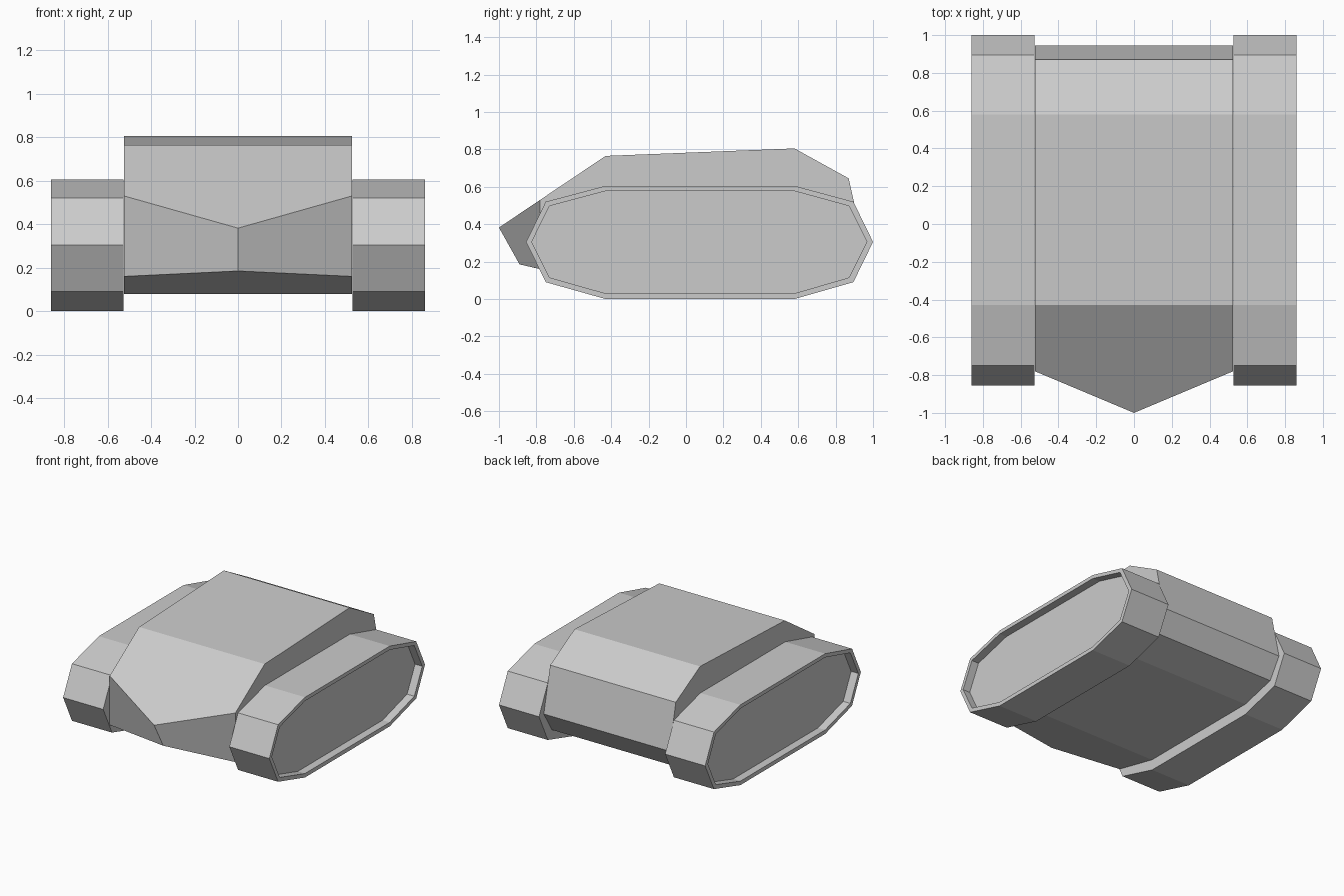
import bpy, bmesh

if "Cube" in bpy.data.objects:
    bpy.data.objects.remove(bpy.data.objects["Cube"])

def finish(name, bm):
    bmesh.ops.recalc_face_normals(bm, faces=bm.faces[:])
    mesh = bpy.data.meshes.new(name)
    bm.to_mesh(mesh)
    bm.free()
    obj = bpy.data.objects.new(name, mesh)
    bpy.context.collection.objects.link(obj)
    return obj

def loft(bm, sections):
    """Skin a list of (x, [(y, z), ...]) sections and cap both ends."""
    rings = [[bm.verts.new((x, y, z)) for y, z in pts] for x, pts in sections]
    n = len(rings[0])
    for a, b in zip(rings, rings[1:]):
        for i in range(n):
            j = (i + 1) % n
            bm.faces.new((a[i], a[j], b[j], b[i]))
    bm.faces.new(rings[0])
    bm.faces.new(rings[-1])

# hull: side profile, pulled out to a pointed nose along the centre line
rest = [(-0.43, 0.08), (0.58, 0.08), (0.85, 0.15), (0.945, 0.305),
        (0.87, 0.645), (0.58, 0.805), (-0.43, 0.765)]
side = [(-0.78, 0.53), (-0.78, 0.16)] + rest
nose = [(-1.0, 0.382), (-0.89, 0.185)] + rest
bm = bmesh.new()
loft(bm, [(-0.524, side), (0, nose), (0.524, side)])
bmesh.ops.dissolve_limit(bm, angle_limit=0.01, verts=bm.verts[:], edges=bm.edges[:])
finish("hull", bm)

# tracks: ten-sided loops with a thin rim around a recessed outer panel
outer = [(-0.43, 0.0), (0.58, 0.0), (0.895, 0.09), (1.0, 0.305), (0.895, 0.52),
         (0.58, 0.605), (-0.43, 0.605), (-0.75, 0.52), (-0.855, 0.305), (-0.75, 0.09)]
inner = [(-0.43, 0.03), (0.58, 0.03), (0.872, 0.115), (0.967, 0.305), (0.872, 0.497),
         (0.58, 0.577), (-0.43, 0.577), (-0.73, 0.497), (-0.825, 0.305), (-0.73, 0.115)]
for name, s in (("left_track", -1), ("right_track", 1)):
    bm = bmesh.new()
    loft(bm, [(s * 0.526, outer), (s * 0.86, outer),
              (s * 0.86, inner), (s * 0.80, inner)])
    finish(name, bm)
